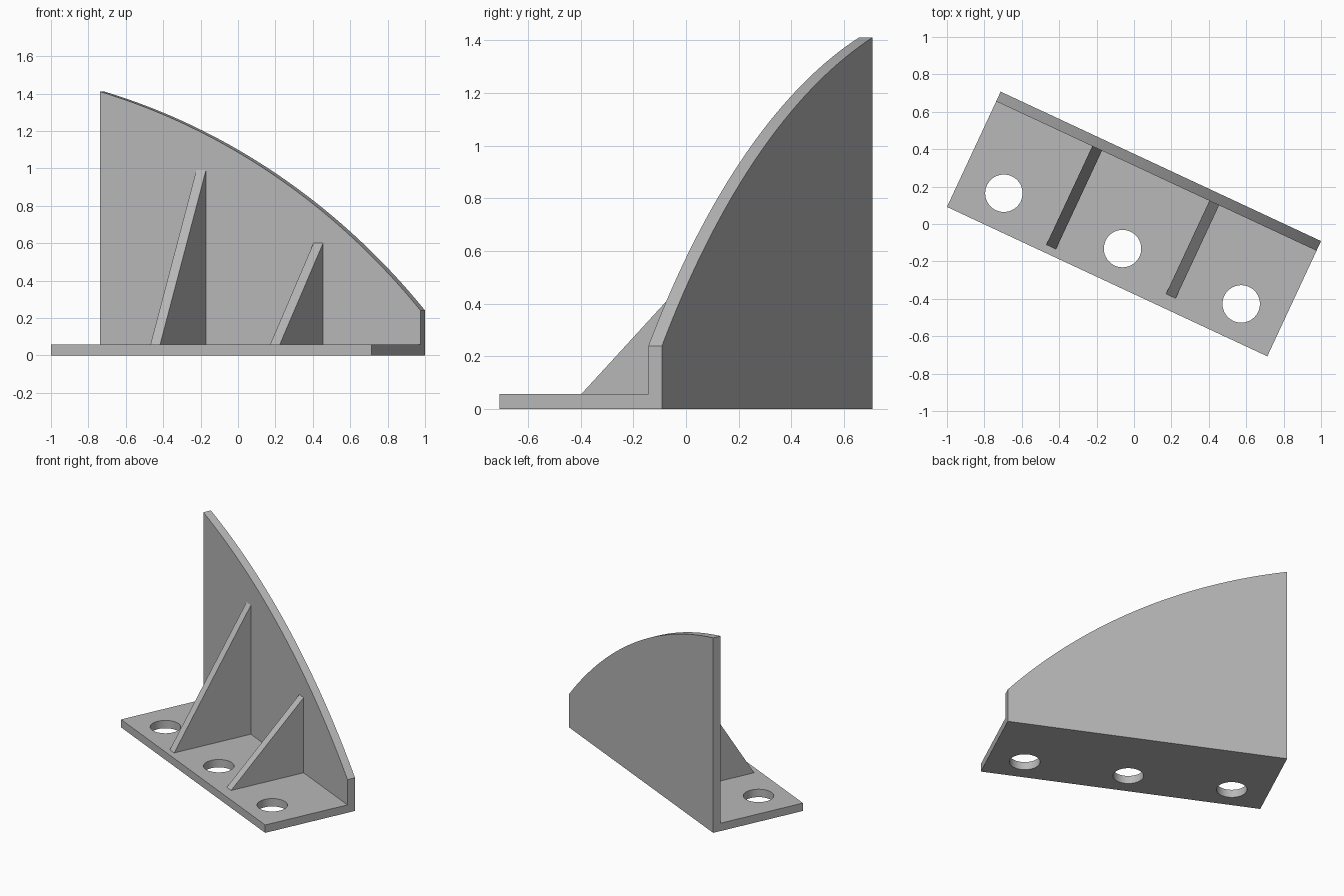
import bpy, bmesh, math
from mathutils import Vector, Matrix

if "Cube" in bpy.data.objects:
    bpy.data.objects.remove(bpy.data.objects["Cube"], do_unlink=True)

LENGTH, DEPTH, THICK = 1.89, 0.68, 0.057   # footprint and sheet thickness
TOP, END = 1.41, 0.24                      # wall height at its tall and short ends
TURN = math.radians(-25)                   # the whole bracket is turned about z
HX, HY = LENGTH / 2, DEPTH / 2
WALL_Y = HY - THICK                        # front face of the wall

grey = bpy.data.materials.new("plain grey")
grey.use_nodes = True
grey.diffuse_color = (0.48, 0.48, 0.48, 1)
grey.node_tree.nodes["Principled BSDF"].inputs["Base Color"].default_value = grey.diffuse_color


def prism(name, outline, push):
    """Extrude a closed 3D outline along the push vector."""
    bm = bmesh.new()
    face = bm.faces.new([bm.verts.new(p) for p in outline])
    new = bmesh.ops.extrude_face_region(bm, geom=[face])["geom"]
    bmesh.ops.translate(bm, vec=Vector(push),
                        verts=[g for g in new if isinstance(g, bmesh.types.BMVert)])
    bmesh.ops.recalc_face_normals(bm, faces=bm.faces)
    mesh = bpy.data.meshes.new(name)
    bm.to_mesh(mesh)
    bm.free()
    mesh.materials.append(grey)
    obj = bpy.data.objects.new(name, mesh)
    obj.rotation_euler.z = TURN
    bpy.context.collection.objects.link(obj)
    return obj


def circle(x, y, z, radius, steps=64):
    return [(x + radius * math.cos(math.tau * i / steps),
             y + radius * math.sin(math.tau * i / steps), z) for i in range(steps)]


def arc(a, b, rise, steps=48):
    """Points of a circular arc from a to b that bulges up by rise."""
    half = (b - a) / 2
    normal = Vector((-half.y, half.x)).normalized()
    radius = (half.length ** 2 + rise ** 2) / (2 * rise)
    centre = (a + b) / 2 + normal * (rise - radius)
    sweep = math.asin(half.length / radius)
    return [centre + Matrix.Rotation(sweep * (1 - 2 * i / steps), 2) @ (normal * radius)
            for i in range(steps + 1)]


def activate(obj):
    bpy.ops.object.select_all(action="DESELECT")
    obj.select_set(True)
    bpy.context.view_layer.objects.active = obj


# Base plate with three bolt holes
base = prism("base_plate", [(-HX, -HY, 0), (HX, -HY, 0), (HX, WALL_Y, 0), (-HX, WALL_Y, 0)],
             (0, 0, THICK))
for x in (-0.7, 0, 0.7):
    cutter = prism("hole_cutter", circle(x, -0.145, -0.1, 0.1), (0, 0, 0.3))
    cutter.hide_render = True
    cut = base.modifiers.new("bolt_hole", "BOOLEAN")
    cut.operation, cut.solver, cut.object = "DIFFERENCE", "EXACT", cutter
    activate(base)
    bpy.ops.object.modifier_apply(modifier=cut.name)
    bpy.data.objects.remove(cutter, do_unlink=True)

# Upright wall with a curved top edge
edge = arc(Vector((-HX, TOP)), Vector((HX, END)), 0.16)
wall = prism("back_wall",
             [(-HX, WALL_Y, 0)] + [(p.x, WALL_Y, p.y) for p in edge] + [(HX, WALL_Y, 0)],
             (0, THICK, 0))

# Triangular gussets bracing the wall
gussets = [prism(name, [(x, foot, THICK), (x, WALL_Y, THICK), (x, WALL_Y, height)], (THICK, 0, 0))
           for name, x, foot, height in (("tall_gusset", -0.378, -0.298, 0.99),
                                         ("short_gusset", 0.313, -0.266, 0.6))]

for obj in [base, wall] + gussets:
    activate(obj)
    bpy.ops.object.shade_smooth_by_angle(angle=math.radians(30))
